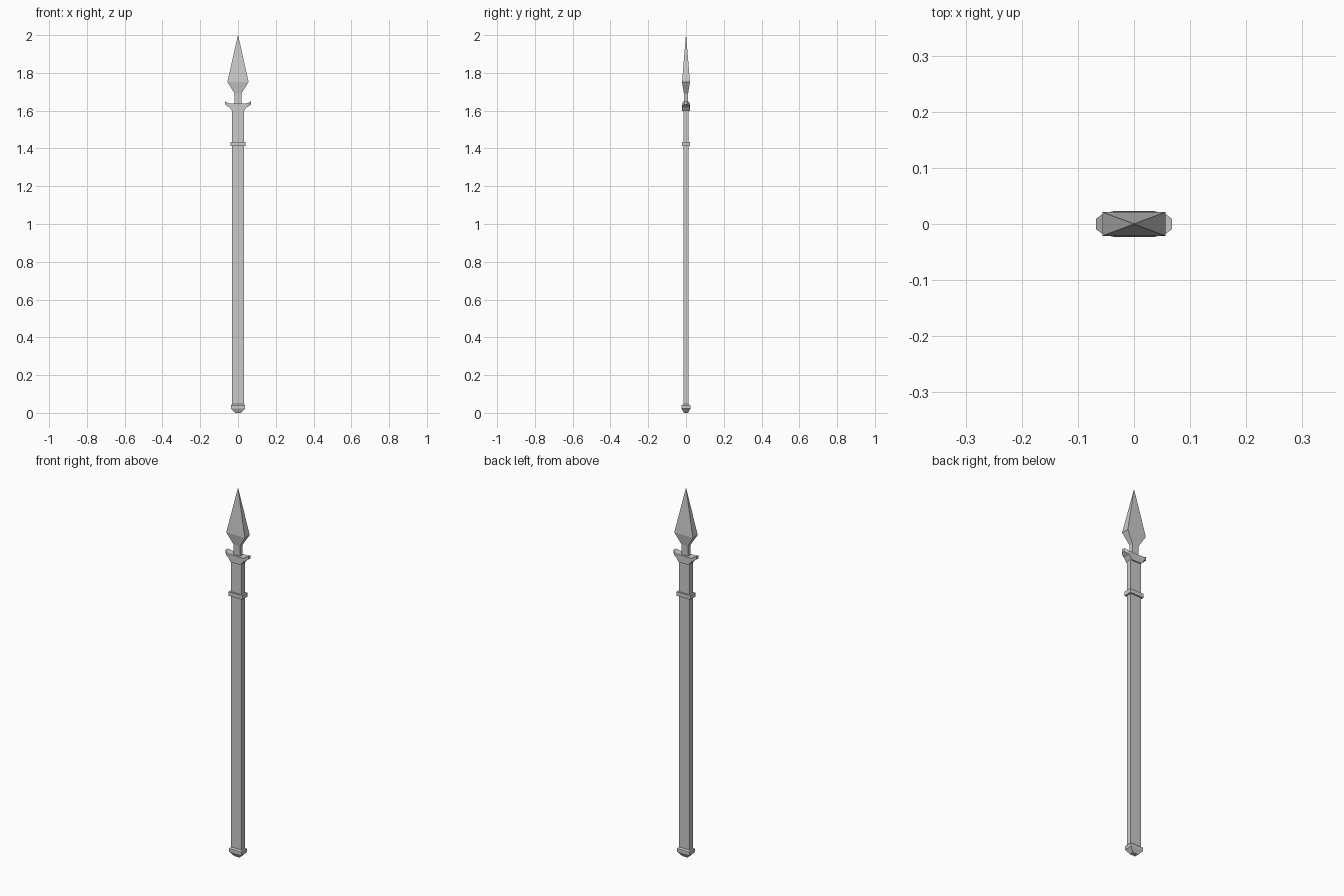
import bpy
import bmesh

if "Cube" in bpy.data.objects:
    bpy.data.objects.remove(bpy.data.objects["Cube"])


def loft(name, rings):
    """Join four-cornered rings into a closed, flat-shaded solid."""
    bm = bmesh.new()
    loops = [[bm.verts.new(p) for p in ring] for ring in rings]
    for a, b in zip(loops, loops[1:]):
        for i in range(4):
            j = (i + 1) % 4
            bm.faces.new((a[i], a[j], b[j], b[i]))
    bm.faces.new(loops[0][::-1])
    bm.faces.new(loops[-1])
    bmesh.ops.remove_doubles(bm, verts=bm.verts, dist=1e-5)
    bmesh.ops.recalc_face_normals(bm, faces=bm.faces)
    mesh = bpy.data.meshes.new(name)
    bm.to_mesh(mesh)
    bm.free()
    obj = bpy.data.objects.new(name, mesh)
    bpy.context.collection.objects.link(obj)
    return obj


def upright(name, sections):
    """Stack rectangular sections given as (z, half width, half depth)."""
    return loft(name, [[(-x, -y, z), (x, -y, z), (x, y, z), (-x, y, z)]
                       for z, x, y in sections])


# Rectangular pole
upright("shaft", [(0.03, 0.032, 0.014), (1.61, 0.032, 0.014)])

# Butt cap with a tapered foot
upright("butt_cap", [(0.0, 0.016, 0.011), (0.022, 0.037, 0.023),
                     (0.04, 0.037, 0.023), (0.046, 0.032, 0.016)])

# Raised band around the upper pole
upright("collar", [(1.412, 0.041, 0.022), (1.434, 0.041, 0.022)])

# Guard lofted sideways, flaring up to narrow tips
half = [(0.03, 0.020, 1.597, 1.638), (0.045, 0.020, 1.618, 1.638),
        (0.056, 0.018, 1.624, 1.642), (0.068, 0.009, 1.632, 1.650)]
stations = [(-x, y, lo, hi) for x, y, lo, hi in reversed(half)] + half
loft("guard", [[(x, -y, lo), (x, y, lo), (x, y, hi), (x, -y, hi)]
               for x, y, lo, hi in stations])

# Neck and four-sided blade
blade = upright("blade", [(1.625, 0.019, 0.009), (1.692, 0.019, 0.011),
                          (1.752, 0.056, 0.021), (2.0, 0.0005, 0.0005)])
